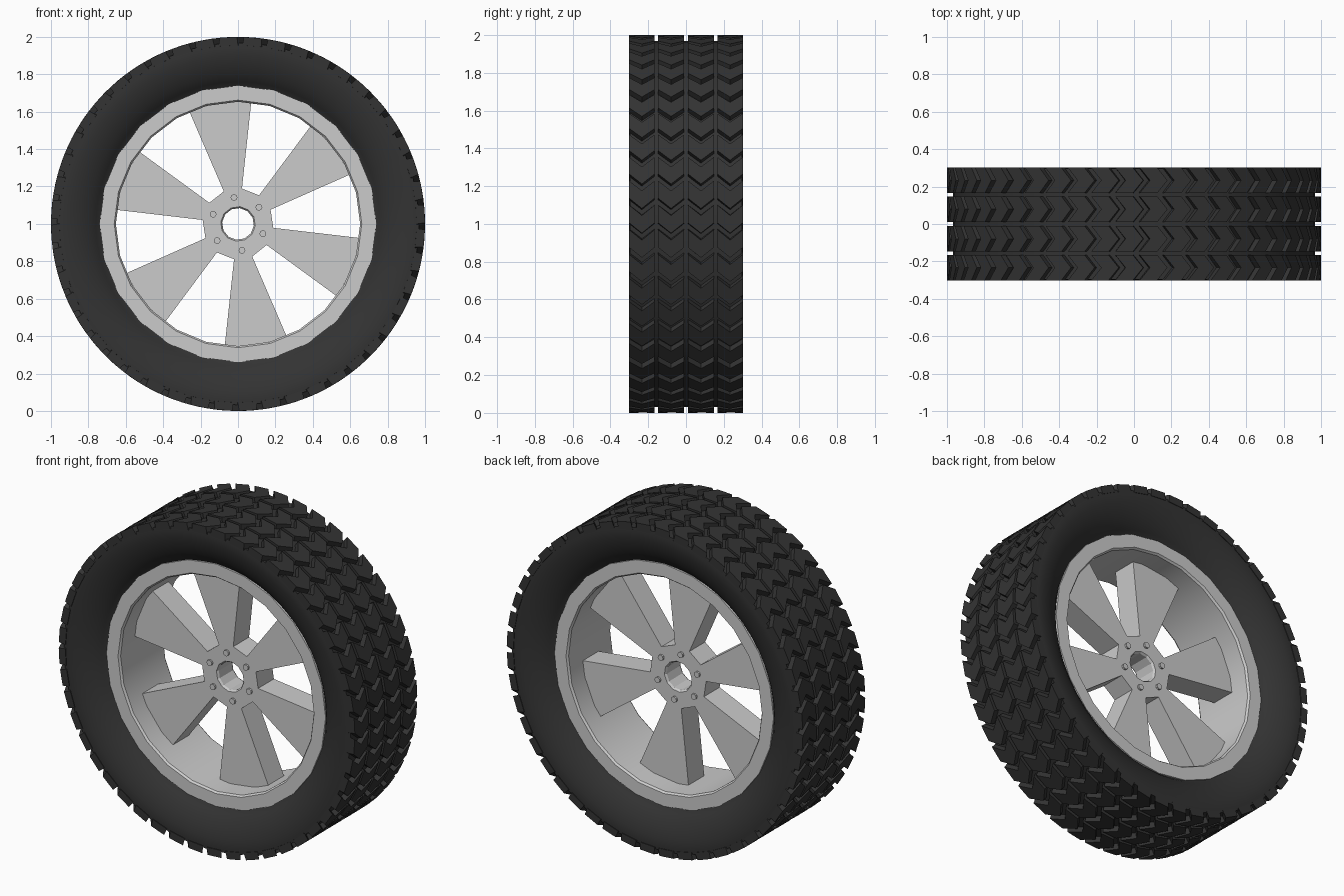
import bpy, bmesh, math

if "Cube" in bpy.data.objects:
    bpy.data.objects.remove(bpy.data.objects["Cube"])

PHASE = math.radians(98.6)          # direction of the first spoke
CZ = 1.0                            # axle height

rubber = bpy.data.materials.new("rubber")
rubber.diffuse_color = (0.033, 0.033, 0.033, 1)
rubber.use_nodes = True
rubber.node_tree.nodes["Principled BSDF"].inputs["Base Color"].default_value = rubber.diffuse_color


def polar(r, a, y):
    return (r * math.cos(a), y, CZ + r * math.sin(a))


def finish(bm, name, mat=None, smooth=None):
    bmesh.ops.recalc_face_normals(bm, faces=bm.faces)
    me = bpy.data.meshes.new(name)
    bm.to_mesh(me)
    bm.free()
    ob = bpy.data.objects.new(name, me)
    bpy.context.collection.objects.link(ob)
    if mat:
        me.materials.append(mat)
    if smooth:
        bpy.ops.object.select_all(action='DESELECT')
        ob.select_set(True)
        bpy.context.view_layer.objects.active = ob
        bpy.ops.object.shade_smooth_by_angle(angle=math.radians(smooth))
    return ob


def lathe(name, half, n, phase=0.0, mat=None, smooth=None):
    """Spin a closed (radius, y) profile, mirrored across y = 0, about the axle."""
    prof = half + [(r, -y) for r, y in reversed(half)]
    bm = bmesh.new()
    rings = [[bm.verts.new(polar(r, phase + math.tau * i / n, y)) for r, y in prof]
             for i in range(n)]
    m = len(prof)
    for i in range(n):
        a, b = rings[i], rings[(i + 1) % n]
        for j in range(m):
            k = (j + 1) % m
            bm.faces.new((a[j], a[k], b[k], b[j]))
    return finish(bm, name, mat, smooth)


def prism(bm, pts, y0, y1):
    """Extrude a polygon of (radius, angle) points along the axle."""
    a = [bm.verts.new(polar(r, t, y0)) for r, t in pts]
    b = [bm.verts.new(polar(r, t, y1)) for r, t in pts]
    bm.faces.new(a)
    bm.faces.new(b)
    for i in range(len(pts)):
        j = (i + 1) % len(pts)
        bm.faces.new((a[i], a[j], b[j], b[i]))


# tyre carcass
lathe("tyre", [(0.968, 0.296), (0.94, 0.299), (0.90, 0.295), (0.85, 0.281),
               (0.80, 0.257), (0.76, 0.228), (0.735, 0.20), (0.70, 0.19)],
      48, mat=rubber, smooth=40)

# tread: four ribs of chevron blocks
N = 48
bm = bmesh.new()
ribs = [(-0.301, -0.166), (-0.148, -0.01), (0.01, 0.148), (0.166, 0.301)]
for i in range(N):
    base = math.tau * i / N
    for y0, y1 in ribs:
        loops = []
        for y, lead in ((y0, 0), ((y0 + y1) / 2, -0.055), (y1, 0)):
            t = base + lead
            loops.append([bm.verts.new(polar(r, t + w, y)) for r, w in
                          ((0.955, 0), (1.0, 0.006), (1.0, 0.1), (0.955, 0.106))])
        for a, b in zip(loops, loops[1:]):
            for j in range(4):
                k = (j + 1) % 4
                bm.faces.new((a[j], a[k], b[k], b[j]))
        bm.faces.new(loops[0])
        bm.faces.new(loops[2])
finish(bm, "tread_blocks", rubber)

# rim with flat lips
lathe("rim", [(0.70, 0.185), (0.74, 0.195), (0.74, 0.212), (0.662, 0.212),
              (0.653, 0.20), (0.653, 0.08)], 24, smooth=30)

# hub with chamfered centre hole; its corners line up with the spoke roots
HUB, HD = 0.19, 0.076
lathe("hub", [(HUB, HD), (0.093, HD), (0.085, HD - 0.012)], 12,
      PHASE + math.radians(15))

# six flared spokes
bm = bmesh.new()
h0, h1 = math.radians(15), math.radians(14.8)
for i in range(6):
    c = PHASE + i * math.tau / 6
    prism(bm, [(HUB, c - h0), (0.657, c - h1), (0.657, c), (0.657, c + h1),
               (HUB, c + h0)], -HD, HD)
finish(bm, "spokes")

# wheel bolts on both faces
bm = bmesh.new()
for i in range(6):
    c = PHASE + i * math.tau / 6
    x, z = 0.143 * math.cos(c), 0.143 * math.sin(c)
    pts = []
    for k in range(10):
        px = x + 0.018 * math.cos(math.tau * k / 10)
        pz = z + 0.018 * math.sin(math.tau * k / 10)
        pts.append((math.hypot(px, pz), math.atan2(pz, px)))
    for s in (-1, 1):
        prism(bm, pts, s * (HD - 0.01), s * (HD + 0.012))
finish(bm, "bolts")
